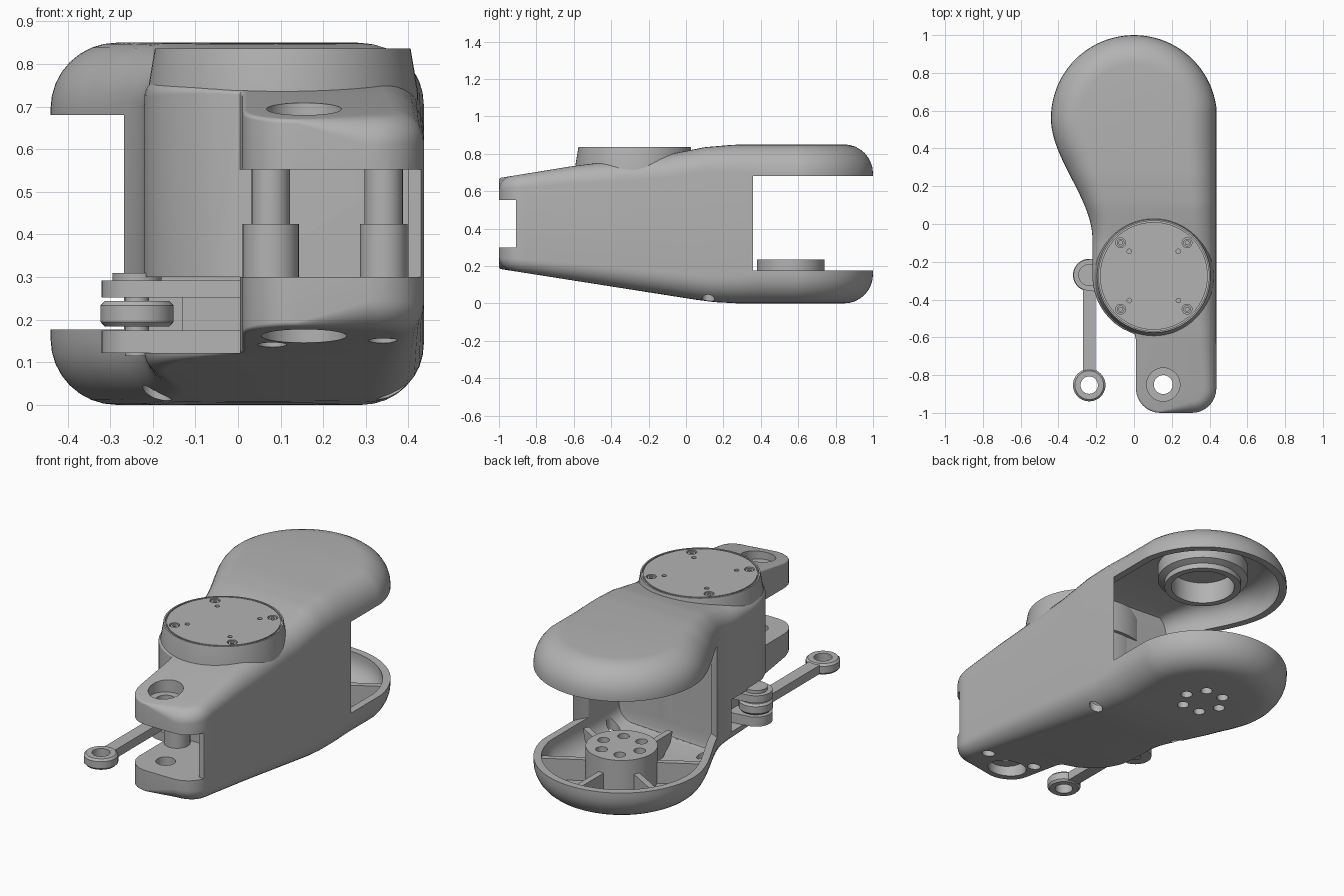
import bpy, bmesh
from math import sin, cos, pi, sqrt, radians, hypot

if "Cube" in bpy.data.objects:
    bpy.data.objects.remove(bpy.data.objects["Cube"])

grey = bpy.data.materials.new("machined_grey")
grey.use_nodes = True
grey.diffuse_color = (0.45, 0.45, 0.45, 1)
grey.node_tree.nodes["Principled BSDF"].inputs["Base Color"].default_value = (0.45, 0.45, 0.45, 1)

KNEE = (0, 0.56)
MOTOR = (0.105, -0.275)
FORK = (0.155, -0.85)
LINK = (-0.237, -0.27)


# ---- helpers ----
def finish(name, bm):
    bmesh.ops.remove_doubles(bm, verts=bm.verts, dist=1e-5)
    bmesh.ops.recalc_face_normals(bm, faces=bm.faces)
    mesh = bpy.data.meshes.new(name)
    bm.to_mesh(mesh)
    bm.free()
    mesh.materials.append(grey)
    ob = bpy.data.objects.new(name, mesh)
    bpy.context.collection.objects.link(ob)
    return ob


def lathe(name, centre, profile, n=48):
    bm = bmesh.new()
    rings = [[bm.verts.new((centre[0] + r * cos(2 * pi * i / n),
                            centre[1] + r * sin(2 * pi * i / n), z))
              for i in range(n)] for r, z in profile]
    for a, b in zip(rings, rings[1:] + rings[:1]):
        for i in range(n):
            j = (i + 1) % n
            bm.faces.new((a[i], a[j], b[j], b[i]))
    bmesh.ops.dissolve_degenerate(bm, edges=bm.edges, dist=1e-6)
    return finish(name, bm)


def cyl(name, centre, r, z0, z1, n=48):
    return lathe(name, centre, [(0, z0), (r, z0), (r, z1), (0, z1)], n)


def prism(name, pts, axis_map, a, b):
    bm = bmesh.new()
    low = [bm.verts.new(axis_map(u, v, a)) for u, v in pts]
    top = [bm.verts.new(axis_map(u, v, b)) for u, v in pts]
    bm.faces.new(low)
    bm.faces.new(top)
    for i in range(len(pts)):
        j = (i + 1) % len(pts)
        bm.faces.new((low[i], low[j], top[j], top[i]))
    return finish(name, bm)


def box(name, x0, x1, y0, y1, z0, z1):
    return prism(name, [(x0, y0), (x1, y0), (x1, y1), (x0, y1)],
                 lambda u, v, w: (u, v, w), z0, z1)


def cut(targets, cutters):
    for c in cutters:
        c.hide_render = True
        for t in targets:
            m = t.modifiers.new("cut", 'BOOLEAN')
            m.operation, m.solver, m.object = 'DIFFERENCE', 'EXACT', c
            bpy.context.view_layer.objects.active = t
            bpy.ops.object.modifier_apply(modifier=m.name)
        bpy.data.objects.remove(c)


def lerp(table, y):
    for (a, p), (b, q) in zip(table, table[1:]):
        if y <= b:
            return p + (q - p) * max(0, (y - a) / (b - a))
    return table[-1][1]


# ---- housing outline, heights and edge rounding along y ----
def corner(y):
    return 0.13 - sqrt(max(0, 0.13 ** 2 - (y + 0.87) ** 2)) if y < -0.87 else 0


def paddle(y):
    return sqrt(max(0, 0.44 ** 2 - (y - 0.56) ** 2))


def left_x(y):
    if y > 0.56:
        return -paddle(y)
    if y > MOTOR[1]:
        t = min(1, max(0, (y + 0.08) / 0.64))
        return -0.22 - 0.22 * t * t * (3 - 2 * t)
    arc = MOTOR[0] - sqrt(max(0, 0.325 ** 2 - (y - MOTOR[1]) ** 2))
    return min(0.01, arc) + corner(y)


def right_x(y):
    return min(0.436, paddle(y)) if y > 0.56 else 0.436 - corner(y)


TOP = [(-1, 0.67), (-0.6, 0.735), (-0.1, 0.795), (0, 0.815), (0.1, 0.835), (0.25, 0.848), (0.4, 0.85), (1, 0.85)]
BOTTOM = [(-1, 0.185), (0.05, 0.02), (0.15, 0.007), (0.28, 0), (1, 0)]
ROUND_L = [(-1, 0.01), (-0.55, 0.01), (-0.3, 0.05), (0, 0.11), (0.3, 0.155), (1, 0.155)]
ROUND_R = [(-1, 0.06), (-0.5, 0.1), (0.1, 0.13), (0.4, 0.155), (1, 0.155)]


def housing_shape(name, ys, inset):
    n = len(ys)
    loop = [(left_x(y), y) for y in ys] + [(right_x(y), y) for y in reversed(ys)]
    radii = [lerp(ROUND_L, y) for y in ys] + [lerp(ROUND_R, y) for y in reversed(ys)]
    normals = []
    for i in range(2 * n):
        a, b = loop[max(i - 1, 0)], loop[min(i + 1, 2 * n - 1)]
        d = hypot(b[0] - a[0], b[1] - a[1])
        normals.append(((b[1] - a[1]) / d, (a[0] - b[0]) / d))
    angles = [radians(11.25 * k) for k in range(9)]
    levels = [(a, False) for a in angles] + [(a, True) for a in reversed(angles)]
    bm = bmesh.new()
    rings = []
    for a, upper in levels:
        ring = []
        for (x, y), (nx, ny), r in zip(loop, normals, radii):
            r = max(0.008, r - inset)
            d = inset + r * (1 - sin(a))
            px, py = x + nx * d, y + ny * d
            h = inset + r * (1 - cos(a))
            ring.append(bm.verts.new((px, py, lerp(TOP, py) - h if upper else lerp(BOTTOM, py) + h)))
        rings.append(ring)
    for a, b in zip(rings, rings[1:]):
        for i in range(2 * n):
            j = (i + 1) % (2 * n)
            bm.faces.new((a[i], a[j], b[j], b[i]))
    for ring in (rings[0], rings[-1]):
        for i in range(n - 1):
            bm.faces.new((ring[i], ring[i + 1], ring[-2 - i], ring[-1 - i]))
    return finish(name, bm)


back = [0.56 + 0.44 * sin(radians(4 * k)) for k in range(1, 23)]
front = [-0.87 - 0.13 * cos(radians(11.25 * k)) for k in range(8)]
middle = [-0.87 + 1.43 * k / 50 for k in range(51)]

housing = housing_shape("housing", front + middle + back, 0)
barrel = cyl("motor_barrel", MOTOR, 0.3, 0.15, 0.78, 64)

# ---- hollow paddles, knee gap, fork gap, link window ----
cut([housing], [housing_shape("cavity", [y for y in middle if y > 0] + back, 0.04),
                cyl("knee_gap", (-0.03, KNEE[1]), 0.508, 0.177, 0.68, 96),
                box("fork_gap", -0.1, 0.4, -1.1, -0.58, 0.3, 0.552),
                box("fork_notch", 0.35, 0.6, -1.1, -0.91, 0.3, 0.552),
                cyl("fork_hole", FORK, 0.05, 0, 1),
                cyl("fork_top_bore", FORK, 0.088, 0.64, 1),
                cyl("fork_low_bore", FORK, 0.1, 0, 0.23)])
cut([housing, barrel], [box("link_window", -0.6, 0.005, -0.7, -0.08, 0.122, 0.3)])

# Screw holes in the underside
for x, y in [(0.34, -0.78), (0.08, -0.72), (0.36, 0.12), (-0.19, 0.12)]:
    cut([housing], [cyl("screw_hole", (x, y), 0.034, -0.1, lerp(BOTTOM, y) + 0.1, 24)])

# ---- knee hub with six bolt holes, and ribs ----
hub = cyl("knee_hub", KNEE, 0.18, 0.015, 0.235, 64)
for k in range(6):
    a = radians(60 * k)
    spot = (KNEE[0] + 0.11 * cos(a), KNEE[1] + 0.11 * sin(a))
    cut([housing, hub], [cyl("bolt_hole", spot, 0.03, -0.1, 0.4, 24)])
    b = a + radians(30)
    prism("paddle_rib", [(0.165, 0.02), (0.32, 0.03), (0.405, 0.1), (0.42, 0.155), (0.165, 0.155)],
          lambda u, v, w: (KNEE[0] + u * cos(b) - w * sin(b), KNEE[1] + u * sin(b) + w * cos(b), v),
          -0.016, 0.016)

# Bearing seat inside the upper paddle
lathe("bearing_seat", KNEE, [(0.165, 0.82), (0.165, 0.69), (0.2, 0.69), (0.2, 0.72),
                             (0.235, 0.735), (0.235, 0.82)], 64)

# ---- motor boss with grooved lid ----
boss = lathe("motor_boss", MOTOR, [(0, 0.6), (0.318, 0.6), (0.318, 0.73), (0.3, 0.837), (0.292, 0.837),
                                   (0.292, 0.822), (0.285, 0.822), (0.285, 0.837), (0, 0.837)], 64)
for sx in (-1, 1):
    for sy in (-1, 1):
        spot = (MOTOR[0] + sx * 0.176, MOTOR[1] + sy * 0.176)
        cut([boss], [cyl("screw_recess", spot, 0.026, 0.815, 0.9, 24),
                     cyl("pin_hole", (MOTOR[0] + sx * 0.13, MOTOR[1] + sy * 0.13), 0.012, 0.8, 0.9, 16)])
        lathe("lid_screw", spot, [(0, 0.81), (0.02, 0.81), (0.02, 0.833), (0.01, 0.833),
                                  (0.01, 0.82), (0, 0.82)], 20)

# ---- stepped posts inside the fork ----
for x, r in [(0.077, 0.066), (0.342, 0.056)]:
    post = (x, -0.64)
    lathe("fork_post", post, [(0, 0.29), (r, 0.29), (r, 0.425), (0.045, 0.425), (0.045, 0.56), (0, 0.56)], 32)

# ---- clevis and push rod ----
arc = [(LINK[0] + 0.083 * cos(radians(t)), LINK[1] + 0.083 * sin(radians(t))) for t in range(90, 271, 10)]
for z0, z1 in [(0.252, 0.292), (0.122, 0.175)]:
    prism("clevis_plate", arc + [(0.02, LINK[1] - 0.12), (0.02, LINK[1] + 0.12)],
          lambda u, v, w: (u, v, w), z0, z1)
box("clevis_web", -0.13, 0.02, LINK[1] - 0.07, LINK[1] + 0.07, 0.17, 0.26)
lathe("clevis_pin", LINK, [(0, 0.115), (0.028, 0.115), (0.028, 0.292), (0.058, 0.292), (0.058, 0.31), (0, 0.31)], 32)

for y, hole in [(LINK[1], 0.03), (-0.853, 0.046)]:
    lathe("rod_eye", (LINK[0], y), [(hole, 0.184), (0.076, 0.184), (0.086, 0.195), (0.086, 0.233),
                                    (0.076, 0.244), (hole, 0.244)], 40)
box("push_rod", LINK[0] - 0.034, LINK[0] + 0.034, -0.785, LINK[1] - 0.06, 0.19, 0.238)

# ---- smooth shading with sharp edges ----
for ob in bpy.context.scene.objects:
    ob.select_set(ob.type == 'MESH')
bpy.context.view_layer.objects.active = housing
bpy.ops.object.shade_smooth_by_angle(angle=radians(30))
